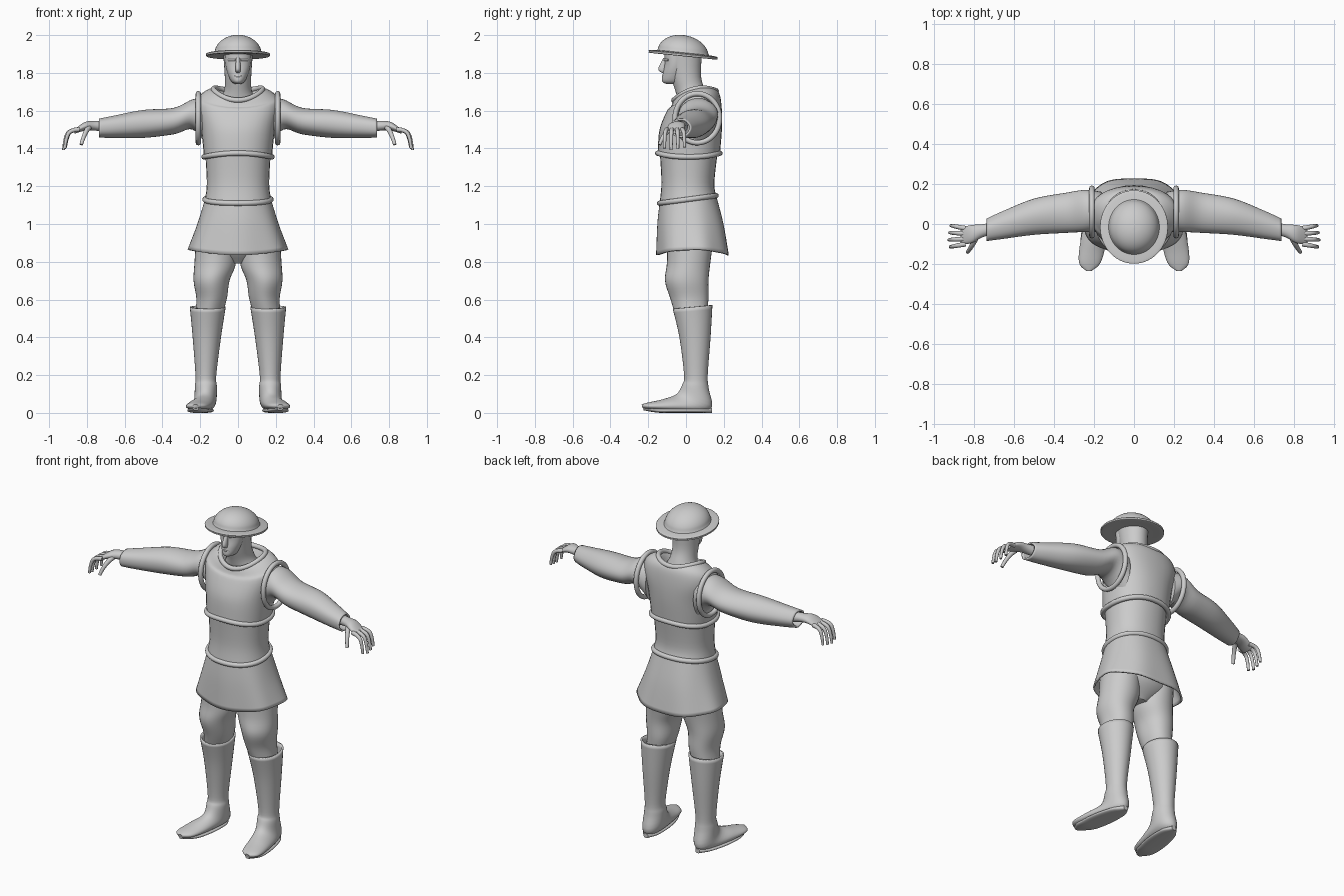
import bpy, bmesh
from math import sin, cos, pi, copysign
from mathutils import Vector

cube = bpy.data.objects.get("Cube")
if cube:
    bpy.data.objects.remove(cube)

GREY = (.6, .6, .6, 1)
clay = bpy.data.materials.new("clay_grey")
clay.use_nodes = True
clay.diffuse_color = GREY
clay.node_tree.nodes["Principled BSDF"].inputs["Base Color"].default_value = GREY


# Sections hold a centre, two half axes and a lift that raises the sides
def level(z, front, back, width, x=0, tilt=0, lift=0):
    return Vector((x, (front + back) / 2, z, 0, (front - back) / 2, tilt, width, 0, 0, lift))


def upright(x, y, z, deep, tall):
    return Vector((x, y, z, 0, deep, 0, 0, 0, tall, 0))


def outline(section, sides=32, square=1, wave=0, folds=5, mirror=1):
    centre, along, across = (Vector(section[i:i + 3]) for i in (0, 3, 6))
    points = []
    for i in range(sides):
        angle = 2 * pi * i / sides
        bulge = 1 + wave * cos(folds * angle)
        c = copysign(abs(cos(angle)) ** square, cos(angle)) * bulge
        s = copysign(abs(sin(angle)) ** square, sin(angle)) * bulge
        point = centre + along * c + across * s
        point.z += section[-1] * s * s
        point.x *= mirror
        points.append(point)
    return points


def blend(sections, steps):
    """Smooth curve through all the sections."""
    result = []
    last = len(sections) - 1
    for i in range(last):
        start, end = sections[i], sections[i + 1]
        chord = end - start
        leave = (end - sections[max(i - 1, 0)]) / 2 - chord
        arrive = (sections[min(i + 2, last)] - start) / 2 - chord
        for j in range(steps):
            t = j / steps
            bend = leave * (1 - t) - arrive * t
            result.append(start.lerp(end, t) + bend * t * (1 - t))
    return result + [sections[last]]


def loft(name, sections, steps=5, open_start=False, open_end=False, wave=0, **shape):
    bm = bmesh.new()
    rows = blend(sections, steps)
    loops = []
    for i, section in enumerate(rows):
        points = outline(section, wave=wave * i / len(rows), **shape)
        loops.append([bm.verts.new(point) for point in points])
    for low, high in zip(loops, loops[1:]):
        for i in range(len(low)):
            bm.faces.new((low[i - 1], low[i], high[i], high[i - 1]))
    if not open_start:
        bm.faces.new(loops[0])
    if not open_end:
        bm.faces.new(loops[-1])
    bmesh.ops.recalc_face_normals(bm, faces=bm.faces)
    mesh = bpy.data.meshes.new(name)
    bm.to_mesh(mesh)
    bm.free()
    mesh.materials.append(clay)
    part = bpy.data.objects.new(name, mesh)
    bpy.context.collection.objects.link(part)
    if open_start or open_end:
        cloth = part.modifiers.new("cloth_thickness", "SOLIDIFY")
        cloth.thickness = .01
        cloth.offset = -1
    bpy.context.view_layer.objects.active = part
    bpy.ops.object.select_all(action="DESELECT")
    part.select_set(True)
    bpy.ops.object.shade_smooth_by_angle(angle=pi / 4)


def tube(name, points, radius, closed=False, tip=1):
    curve = bpy.data.curves.new(name, "CURVE")
    curve.dimensions = "3D"
    curve.bevel_depth = radius
    curve.use_fill_caps = True
    spline = curve.splines.new("NURBS")
    spline.points.add(len(points) - 1)
    for i, (knot, point) in enumerate(zip(spline.points, points)):
        knot.co = (*point, 1)
        knot.radius = 1 + (tip - 1) * i / (len(points) - 1)
    spline.use_cyclic_u = closed
    spline.use_endpoint_u = not closed
    spline.order_u = 3
    curve.materials.append(clay)
    bpy.context.collection.objects.link(bpy.data.objects.new(name, curve))


def rolled_edge(name, section, **shape):
    tube(name, outline(section, sides=48, **shape), radius=.014, closed=True)


# Helmet: domed crown and tilted brim share one slope
def helmet_ring(radius, height):
    reach = radius * 1.08
    return level(z=1.9 + height, front=-reach - .015, back=reach - .015, width=radius, tilt=radius * .11)


arc = [pi / 2 * (i + .2) / 8 for i in range(8)]
loft("helmet_crown", [helmet_ring(.125 * sin(a), .1 * cos(a)) for a in arc] + [helmet_ring(.13, 0)], sides=48)
loft("helmet_brim", [helmet_ring(.12, .008), helmet_ring(.165, .003), helmet_ring(.168, -.005),
                     helmet_ring(.163, -.012), helmet_ring(.11, -.01)], sides=48)

# Head, face and neck
loft("neck_and_head", [level(z=1.64, front=-.04, back=.13, width=.11),
                       level(z=1.7, front=-.055, back=.105, width=.075),
                       level(z=1.78, front=-.08, back=.08, width=.07),
                       level(z=1.92, front=-.11, back=.085, width=.08)])
loft("face", [level(z=1.74, front=-.1, back=-.04, width=.012),
              level(z=1.755, front=-.126, back=-.01, width=.036),
              level(z=1.8, front=-.122, back=0, width=.056),
              level(z=1.85, front=-.113, back=0, width=.067),
              level(z=1.92, front=-.115, back=0, width=.07)])
loft("nose", [level(z=1.88, front=-.12, back=-.1, width=.01),
              level(z=1.82, front=-.147, back=-.1, width=.014),
              level(z=1.8, front=-.125, back=-.1, width=.01)])
tube("lips", [(-.02, -.115, 1.78), (0, -.132, 1.785), (.02, -.115, 1.78)], radius=.005)

# Vest with rolled hem and collar
hem = level(z=1.375, front=-.15, back=.18, width=.18, lift=-.02)
neckline = level(z=1.68, front=-.065, back=.16, width=.13, tilt=-.025, lift=.035)
loft("vest", [hem, level(z=1.5, front=-.14, back=.19, width=.195),
              level(z=1.6, front=-.1, back=.19, width=.22, lift=.03),
              level(z=1.65, front=-.08, back=.18, width=.2, tilt=-.03, lift=.03),
              neckline, level(z=1.66, front=-.04, back=.13, width=.09)], square=.88)
rolled_edge("vest_hem", hem, square=.88)
rolled_edge("collar", neckline)

# Tunic waist, belt, flared skirt and the hips beneath
belt = level(z=1.13, front=-.14, back=.16, width=.175, tilt=-.02)
loft("tunic_waist", [level(z=1.4, front=-.14, back=.17, width=.175),
                     level(z=1.22, front=-.13, back=.15, width=.165), belt], square=.9)
rolled_edge("belt", belt, square=.9)
loft("skirt", [belt, level(z=1, front=-.15, back=.2, width=.215),
               level(z=.835, front=-.155, back=.23, width=.265, lift=.03)],
     open_end=True, wave=.02, folds=7, sides=64, square=.9)
loft("hips", [level(z=1, front=-.1, back=.15, width=.17),
              level(z=.88, front=-.1, back=.15, width=.2),
              level(z=.79, front=-.03, back=.08, width=.06)])

for side, mirror in (("left", 1), ("right", -1)):
    # Brow and eye
    for feature, height, depth in (("brow", 1.868, -.115), ("eye", 1.85, -.107)):
        tube(f"{side}_{feature}", [(mirror * x, depth + 9 * x ** 2, height) for x in (.015, .03, .05)], radius=.006)

    # Sleeve with open cuff and rolled armhole
    loft(f"{side}_sleeve", [upright(x=.16, y=.06, z=1.54, deep=.1, tall=.13),
                            upright(x=.24, y=.065, z=1.58, deep=.105, tall=.08),
                            upright(x=.34, y=.055, z=1.545, deep=.1, tall=.07),
                            upright(x=.5, y=.035, z=1.53, deep=.09, tall=.074),
                            upright(x=.65, y=-.005, z=1.515, deep=.07, tall=.06),
                            upright(x=.735, y=-.03, z=1.508, deep=.056, tall=.05)],
         open_end=True, wave=.02, mirror=mirror)
    rolled_edge(f"{side}_armhole", upright(x=.21, y=.06, z=1.56, deep=.118, tall=.13), mirror=mirror)

    # Hand with drooping fingers
    loft(f"{side}_hand", [upright(x=.7, y=-.02, z=1.515, deep=.03, tall=.03),
                          upright(x=.76, y=-.035, z=1.52, deep=.033, tall=.025),
                          upright(x=.81, y=-.05, z=1.517, deep=.045, tall=.023),
                          upright(x=.865, y=-.06, z=1.49, deep=.042, tall=.012)], mirror=mirror)
    knuckle = Vector((.84, -.1, 1.5))
    bends = [Vector(bend) for bend in ((0, 0, 0), (.055, 0, 0), (.08, 0, -.06), (.085, 0, -.11))]
    for i, finger in enumerate(("index", "middle", "ring", "little")):
        length = 1 - abs(i - 1.2) * .08
        points = [knuckle + bend * length + Vector((0, i * .026 + bend.x * (i - 1.5) / 9, 0)) for bend in bends]
        tube(f"{side}_{finger}_finger", [(mirror * p.x, p.y, p.z) for p in points], radius=.0125, tip=.6)
    thumb = ((.79, -.07, 1.51), (.81, -.115, 1.49), (.83, -.14, 1.42))
    tube(f"{side}_thumb", [(mirror * x, y, z) for x, y, z in thumb], radius=.015, tip=.6)

    # Breeches
    loft(f"{side}_thigh", [level(z=.95, front=-.1, back=.15, width=.1, x=.12),
                           level(z=.8, front=-.1, back=.13, width=.11, x=.12),
                           level(z=.7, front=-.11, back=.12, width=.095, x=.14),
                           level(z=.6, front=-.08, back=.12, width=.08, x=.14),
                           level(z=.5, front=-.05, back=.11, width=.07, x=.16)],
         wave=.02, mirror=mirror)

    # Tall boot turning through the ankle into the foot
    loft(f"{side}_boot", [level(z=.56, front=-.07, back=.14, width=.095, x=.16, tilt=-.01),
                          level(z=.4, front=-.035, back=.13, width=.075, x=.165),
                          level(z=.2, front=-.01, back=.115, width=.055, x=.17),
                          level(z=.14, front=-.02, back=.12, width=.058, x=.17, tilt=.01),
                          level(z=.06, front=-.05, back=.13, width=.06, x=.175, tilt=.04),
                          level(z=.04, front=-.12, back=-.03, width=.065, x=.2, tilt=.033),
                          level(z=.035, front=-.2, back=-.18, width=.055, x=.22, tilt=.02),
                          level(z=.035, front=-.235, back=-.23, width=.015, x=.225, tilt=.01)],
         open_start=True, mirror=mirror)

    # Sole, from heel to upturned toe
    sole = []
    for t in [i / 8 for i in range(9)]:
        y = .137 - .363 * t
        sole.append(level(z=.013 + .07 * max(0, t - .8), front=y, back=y, x=.173 + .05 * t,
                          width=.015 + .05 * sin(pi * t) ** .5, tilt=.013))
    loft(f"{side}_sole", sole, steps=2, square=.8, mirror=mirror)
